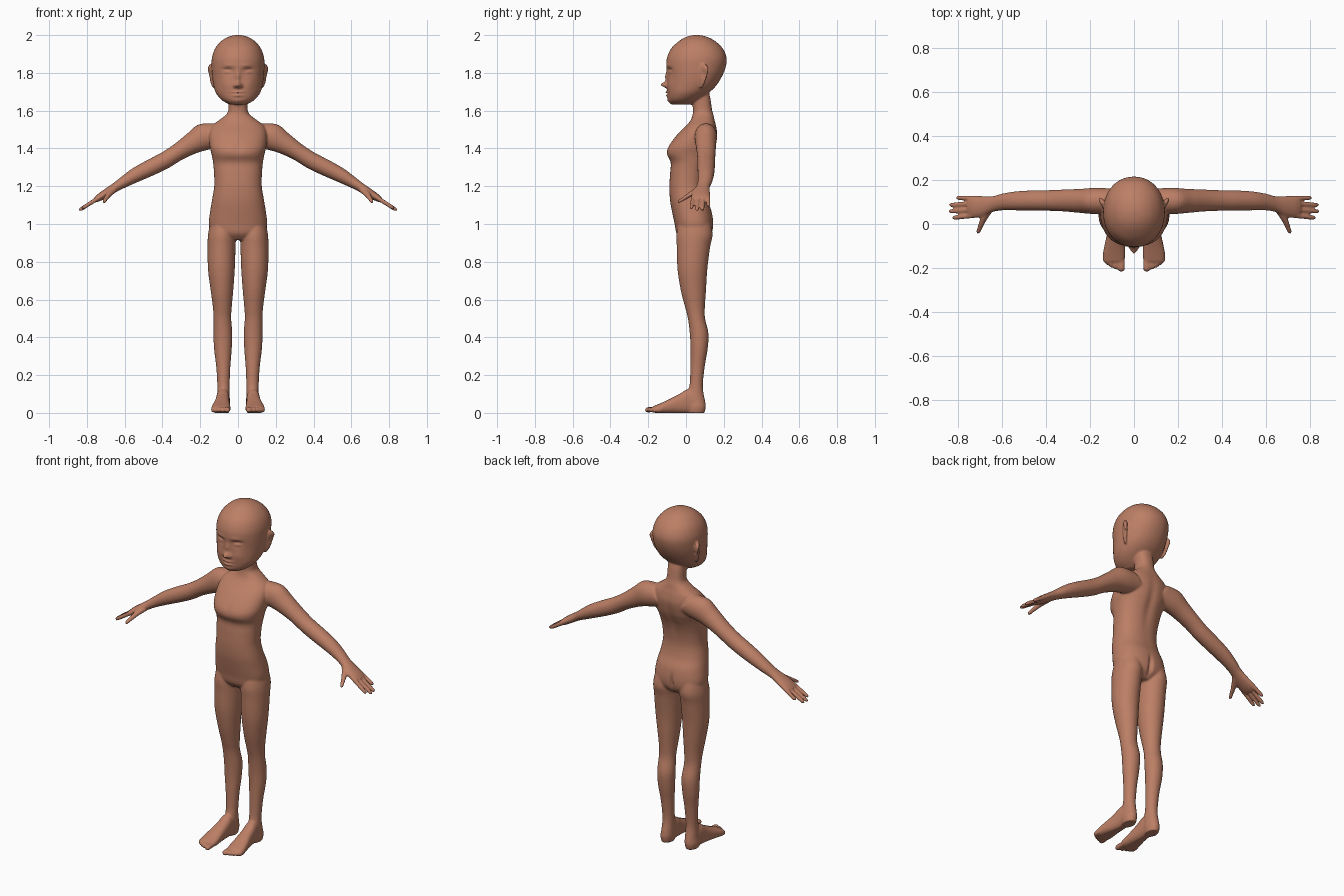
import bpy, bmesh, math
from mathutils import Vector

bm = bmesh.new()
X, Y, Z = Vector((1, 0, 0)), Vector((0, 1, 0)), Vector((0, 0, 1))
ARM_UP = Vector((.52, 0, .854))      # perpendicular to the sloping arm
ARM_OUT = Vector((.854, 0, -.52))


def smooth_path(rings, steps=4):
    """Catmull-Rom interpolation of ring tuples."""
    r = [rings[0]] + list(rings) + [rings[-1]]
    out = []
    for i in range(1, len(r) - 2):
        for k in range(steps):
            t = k / steps
            out.append([.5 * (2 * b + (c - a) * t + (2 * a - 5 * b + 4 * c - d) * t * t
                              + (3 * b - a - 3 * c + d) * t ** 3)
                        for a, b, c, d in zip(*r[i - 1:i + 3])])
    out.append(list(rings[-1]))
    return out


def loft(rings, u, v, n=2.0, mirror=True, seg=32):
    """Closed tube through rings (x, y, z, radius_u, radius_v)."""
    def sp(c):
        return math.copysign(abs(c) ** (2 / n), c)
    for s in ((1, -1) if mirror else (1,)):
        loops = []
        for x, y, z, ru, rv in smooth_path(rings):
            loop = []
            for i in range(seg):
                a = 2 * math.pi * i / seg
                p = Vector((x, y, z)) + u * (ru * sp(math.cos(a))) + v * (rv * sp(math.sin(a)))
                loop.append(bm.verts.new((p.x * s, p.y, p.z)))
            loops.append(loop)
        for a, b in zip(loops, loops[1:]):
            for i in range(seg):
                j = (i + 1) % seg
                bm.faces.new((a[i], a[j], b[j], b[i]))
        bm.faces.new(loops[0])
        bm.faces.new(loops[-1])


def upright(rows):
    """(z, centre x, half width, front y, back y) to rings."""
    return [(cx, (f + b) / 2, z, rx, (b - f) / 2) for z, cx, rx, f, b in rows]


# torso and neck
loft(upright([
    (.915, 0, .07, -.02, .10), (.95, 0, .135, -.05, .135), (1.0, 0, .154, -.06, .145),
    (1.07, 0, .147, -.075, .135), (1.13, 0, .137, -.085, .11), (1.2, 0, .126, -.088, .098),
    (1.27, 0, .127, -.084, .105), (1.325, 0, .132, -.081, .12), (1.37, 0, .14, -.102, .14),
    (1.41, 0, .15, -.094, .155), (1.475, 0, .153, -.045, .166), (1.52, 0, .138, 0, .16),
    (1.55, 0, .10, .025, .152), (1.58, 0, .062, .035, .145), (1.605, 0, .051, .037, .138),
    (1.66, 0, .05, .03, .13), (1.70, 0, .05, .02, .12)]), X, Y, 2.3, False, 48)

# head
loft(upright([
    (1.633, 0, .045, -.078, .03), (1.655, 0, .085, -.094, .065), (1.69, 0, .115, -.099, .115),
    (1.73, 0, .129, -.099, .158), (1.78, 0, .137, -.099, .19), (1.83, 0, .14, -.104, .21),
    (1.88, 0, .138, -.101, .215), (1.93, 0, .121, -.078, .194), (1.97, 0, .087, -.035, .152),
    (1.992, 0, .048, .005, .108), (2.001, 0, .01, .046, .066)]), X, Y, 2.1, False, 48)

# ears
loft([(.128, .08, 1.72, .006, .006), (.134, .085, 1.745, .016, .009), (.14, .09, 1.785, .025, .011),
      (.144, .095, 1.82, .028, .012), (.143, .095, 1.84, .018, .009), (.142, .095, 1.848, .006, .004)],
     Vector((.5, .85, 0)), Vector((.85, -.5, 0)))

# legs
loft(upright([
    (1.04, .08, .06, -.03, .12), (.95, .085, .073, -.05, .141), (.88, .087, .074, -.049, .128),
    (.76, .088, .071, -.045, .113), (.65, .085, .06, -.028, .106), (.56, .083, .05, -.005, .1),
    (.5, .083, .047, .01, .101), (.42, .08, .05, .02, .119), (.34, .08, .047, .024, .115),
    (.25, .078, .038, .023, .1), (.16, .077, .033, .02, .09), (.11, .077, .033, .01, .092),
    (.06, .078, .035, 0, .102), (.03, .08, .037, 0, .105), (-.003, .08, .031, .008, .097)]), X, Y)

# feet
loft([(cx, y, (lo + hi) / 2, rx, (hi - lo) / 2) for y, cx, rx, lo, hi in [
    (.08, .08, .03, -.003, .07), (.02, .08, .035, -.003, .125), (-.04, .083, .039, -.003, .097),
    (-.1, .088, .047, -.003, .067), (-.14, .09, .051, -.003, .049), (-.172, .09, .045, .002, .036)]],
     X, Z, 2.5)

# toes
for x, tip, r in ((.058, -.217, .017), (.084, -.207, .01), (.103, -.198, .0095),
                  (.12, -.187, .009), (.134, -.175, .0085)):
    loft([(x, -.13, .02, r, .014), (x, tip + .02, .017, r, .015),
          (x, tip + .006, .015, r * .85, .012), (x, tip, .014, r * .4, .006)], X, Z, 2, True, 16)

# arms and palms
loft([(.09, .105, 1.475, .055, .068), (.17, .105, 1.463, .06, .075), (.24, .105, 1.428, .055, .058),
      (.317, .107, 1.381, .05, .046), (.385, .107, 1.338, .047, .045), (.46, .107, 1.3, .046, .044),
      (.54, .105, 1.26, .043, .039), (.6, .1, 1.225, .038, .031), (.645, .09, 1.197, .036, .025),
      (.69, .08, 1.168, .047, .023), (.73, .078, 1.143, .051, .02), (.755, .078, 1.127, .045, .014)],
     Y, ARM_UP)


def hand_z(x):
    return 1.197 - .635 * (x - .645)


# fingers
for y0, x1, y1 in ((.038, .826, .028), (.065, .843, .057), (.092, .84, .087), (.118, .808, .119)):
    ring = lambda t, r: (.73 + (x1 - .73) * t, y0 + (y1 - y0) * t, hand_z(.73 + (x1 - .73) * t), r, r * 1.05)
    loft([ring(0, .0115), ring(.5, .011), ring(.88, .01), ring(1, .005)], Y, ARM_UP, 2, True, 16)

# thumbs
loft([(.66, .065, 1.18, .024, .018), (.685, .02, 1.155, .017, .015), (.7, -.015, 1.133, .013, .012),
      (.708, -.036, 1.12, .011, .01), (.71, -.044, 1.116, .005, .005)], ARM_OUT, ARM_UP, 2, True, 16)

# fuse all parts into one smooth skin
bmesh.ops.recalc_face_normals(bm, faces=bm.faces)
mesh = bpy.data.meshes.new("body")
bm.to_mesh(mesh)
bm.free()
body = bpy.data.objects.new("body", mesh)
bpy.context.collection.objects.link(body)
rm = body.modifiers.new("fuse", 'REMESH')
rm.mode, rm.voxel_size, rm.use_smooth_shade = 'VOXEL', .0055, True
sm = body.modifiers.new("soften", 'SMOOTH')
sm.factor, sm.iterations = .5, 6
skin_mesh = bpy.data.meshes.new_from_object(body.evaluated_get(bpy.context.evaluated_depsgraph_get()))
body.modifiers.clear()
body.data = skin_mesh

# sculpted details: (centre, reach, push), mirrored when off the middle
DETAILS = [
    ((.053, -.09, 1.81), (.03, .05, .02), (0, .012, 0)),         # eye socket
    ((.056, -.085, 1.804), (.019, .05, .009), (0, -.008, 0)),    # eye
    ((.056, -.085, 1.818), (.022, .05, .004), (0, .004, 0)),     # lid crease
    ((.05, -.1, 1.838), (.03, .05, .01), (0, -.004, 0)),         # brow
    ((0, -.1, 1.775), (.012, .06, .03), (0, -.012, 0)),          # nose bridge
    ((0, -.1, 1.737), (.016, .06, .014), (0, -.034, 0)),         # nose tip
    ((.017, -.1, 1.731), (.009, .05, .009), (0, -.01, 0)),       # nostril
    ((0, -.1, 1.698), (.027, .05, .006), (0, -.009, 0)),         # upper lip
    ((0, -.1, 1.681), (.023, .05, .007), (0, -.009, 0)),         # lower lip
    ((0, -.1, 1.69), (.032, .05, .003), (0, .007, 0)),           # mouth line
    ((0, -.095, 1.652), (.025, .05, .014), (0, -.005, 0)),       # chin
    ((.06, -.08, 1.735), (.03, .05, .03), (0, -.005, 0)),        # cheek
    ((.16, .092, 1.795), (.02, .015, .025), (-.008, 0, 0)),      # ear hollow
    ((0, .15, .98), (.012, .06, .05), (0, -.016, 0)),            # seat cleft
    ((0, .15, 1.35), (.025, .06, .13), (0, -.008, 0)),           # spine
    ((0, -.1, 1.4), (.02, .05, .04), (0, .004, 0)),              # breastbone
]
for c, r, push in DETAILS:
    for s in ((1, -1) if c[0] else (1,)):
        for vert in skin_mesh.vertices:
            p = vert.co
            dz = (p.z - c[2]) / r[2]
            dx = (p.x - c[0] * s) / r[0]
            if abs(dz) < 3 and abs(dx) < 3:
                w = math.exp(-dz * dz - dx * dx - ((p.y - c[1]) / r[1]) ** 2)
                vert.co = p + Vector((push[0] * s, push[1], push[2])) * w

# flat soles
for vert in skin_mesh.vertices:
    vert.co.z = max(vert.co.z, 0)

# skin colour
skin = bpy.data.materials.new("warm_skin")
skin.diffuse_color = (.50, .21, .13, 1)
skin_mesh.materials.clear()
skin_mesh.materials.append(skin)
skin_mesh.polygons.foreach_set("use_smooth", [True] * len(skin_mesh.polygons))
skin_mesh.update()
